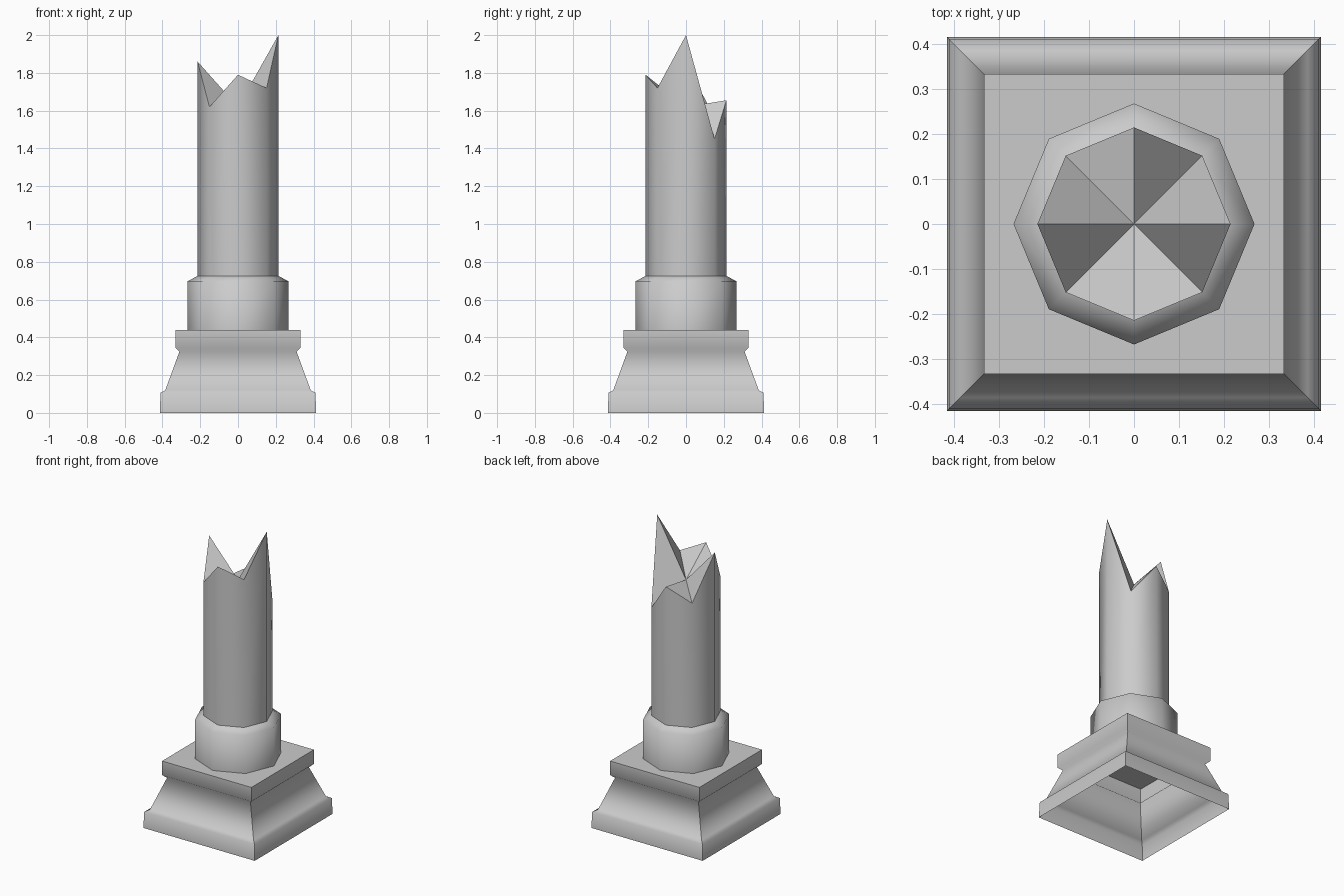
import bpy, bmesh, math

cube = bpy.data.objects.get("Cube")
if cube:
    bpy.data.objects.remove(cube, do_unlink=True)

stone = bpy.data.materials.new("grey stone")
stone.use_nodes = True
colour = (0.6, 0.6, 0.6, 1)
stone.diffuse_color = colour
stone.node_tree.nodes["Principled BSDF"].inputs["Base Color"].default_value = colour


def stack(name, sides, profile, phase=0, top=None, cap=None, sharp_corners=False):
    """Skin stacked polygon rings of (radius, height).
    top: heights of the last ring's corners; cap: centre height of a closing fan."""
    bm = bmesh.new()
    rings = []
    for level, (radius, height) in enumerate(profile):
        ring = []
        for i in range(sides):
            a = phase + math.tau * i / sides
            z = top[i] if top and level == len(profile) - 1 else height
            ring.append(bm.verts.new((radius * math.cos(a), radius * math.sin(a), z)))
        rings.append(ring)
    for low, high in zip(rings, rings[1:]):
        for i in range(sides):
            j = (i + 1) % sides
            bm.faces.new((low[i], low[j], high[j], high[i])).smooth = True
        if sharp_corners:
            for a, b in zip(low, high):
                bm.edges.get((a, b)).smooth = False
    if cap is not None:
        rim = rings[-1]
        centre = bm.verts.new((0, 0, cap))
        for i in range(sides):
            face = bm.faces.new((rim[i], rim[(i + 1) % sides], centre))
            face.smooth = False
            for edge in face.edges:
                edge.smooth = False
    mesh = bpy.data.meshes.new(name)
    bm.to_mesh(mesh)
    bm.free()
    mesh.materials.append(stone)
    obj = bpy.data.objects.new(name, mesh)
    bpy.context.collection.objects.link(obj)
    return obj


# Square plinth, a hollow shell open underneath, closed by a flat slab top
half_widths = [(0.414, 0), (0.41, 0.107), (0.385, 0.12),
               (0.31, 0.325), (0.332, 0.345), (0.332, 0.44)]
stack("plinth", 4, [(w * math.sqrt(2), z) for w, z in half_widths],
      phase=math.pi / 4, cap=0.44, sharp_corners=True)

# Octagonal collar with a bevelled shoulder
stack("collar", 8, [(0.267, 0.44), (0.267, 0.697), (0.214, 0.725)])

# Octagonal shaft with a jagged broken top, corners counted from +x
broken_rim = [2.0, 1.45, 1.655, 1.56, 1.86, 1.62, 1.79, 1.72]
stack("broken_shaft", 8, [(0.214, 0.725), (0.214, 1.5)], top=broken_rim, cap=1.62)
